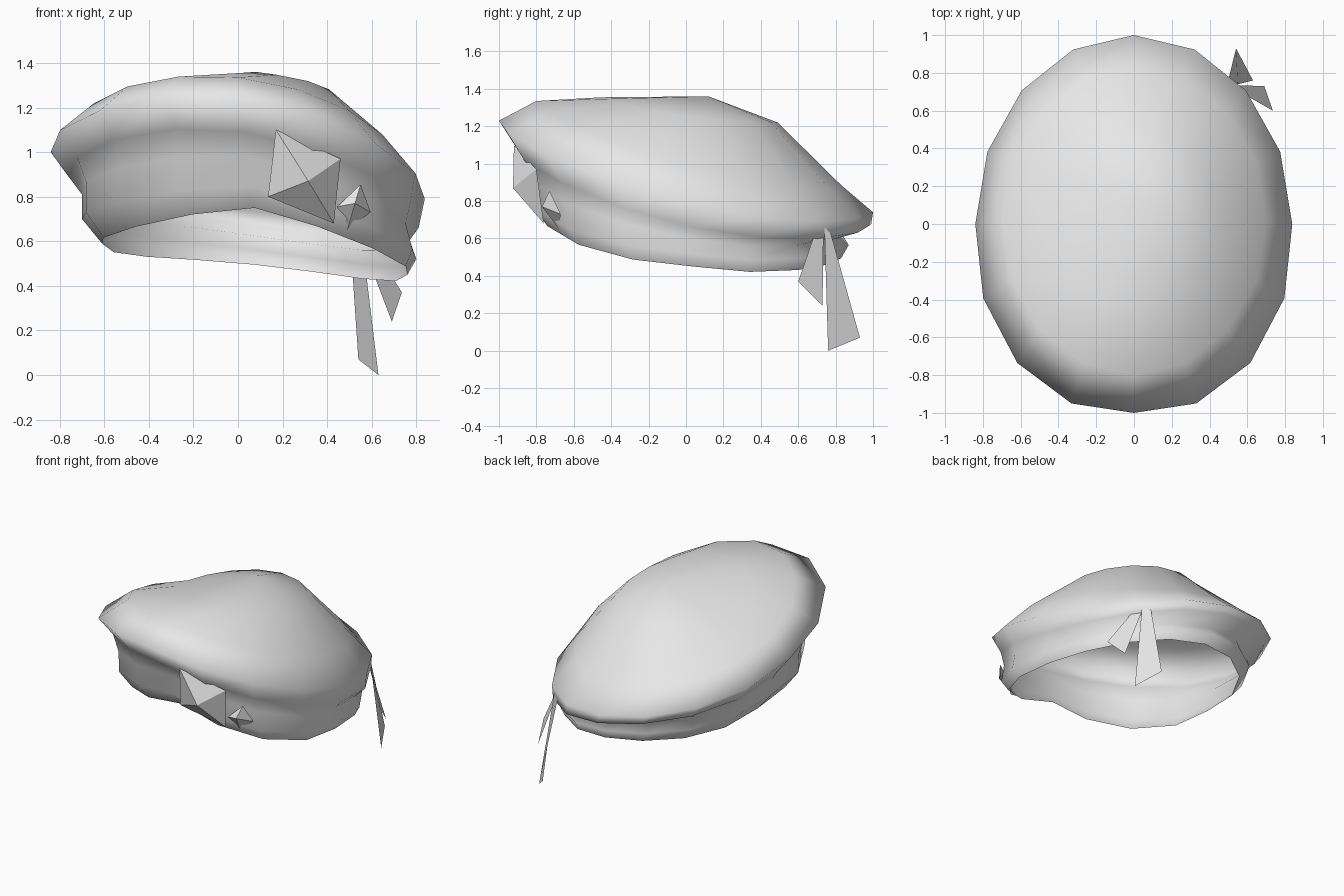
import bpy, bmesh
from math import sin, cos, tau

cube = bpy.data.objects.get("Cube")
if cube:
    bpy.data.objects.remove(cube, do_unlink=True)

SIDES = 16
felt = bpy.data.materials.new("light_grey")
felt.use_nodes = True
felt.diffuse_color = (0.8, 0.8, 0.8, 1)
felt.node_tree.nodes["Principled BSDF"].inputs["Base Color"].default_value = (0.8, 0.8, 0.8, 1)


def add_object(name, bm, smooth=False):
    for f in bm.faces:
        f.smooth = smooth
    mesh = bpy.data.meshes.new(name)
    bm.to_mesh(mesh)
    bm.free()
    mesh.materials.append(felt)
    obj = bpy.data.objects.new(name, mesh)
    bpy.context.collection.objects.link(obj)
    return obj


def ring(bm, front, left, back, right, full=0.0, drop=0.0):
    """Warped oval through four points, each given as (distance along axis, height).
    full squares off the two front corners, drop lowers them."""
    mid_x, rad_x = (left[0] + right[0]) / 2, (left[0] - right[0]) / 2
    mid_y, rad_y = (back[0] + front[0]) / 2, (back[0] - front[0]) / 2
    base = sum(p[1] for p in (front, left, back, right)) / 4
    tilt_x, tilt_y = (left[1] - right[1]) / 2, (back[1] - front[1]) / 2
    saddle = (left[1] + right[1] - front[1] - back[1]) / 4
    verts = []
    for i in range(SIDES):
        a = tau * i / SIDES
        corner = abs(sin(2 * a)) if sin(a) < 0 else 0
        grow = 1 + full * corner
        z = base + tilt_x * cos(a) + tilt_y * sin(a) + saddle * cos(2 * a) - drop * corner
        verts.append(bm.verts.new((mid_x + rad_x * cos(a) * grow, mid_y + rad_y * sin(a) * grow, z)))
    return verts


# Beret: open shell lofted from the band opening up to the crown
bm = bmesh.new()
rings = [
    ring(bm, (-.75, .75), (.76, .45), (.83, .495), (-.61, .59), .1, .045),    # opening
    ring(bm, (-.83, .85), (.80, .52), (.87, .565), (-.70, .70), .08, .045),   # band bulge
    ring(bm, (-.83, .98), (.77, .605), (.83, .63), (-.70, .81), .08, .02),    # band crease
    ring(bm, (-.91, 1.09), (.81, .66), (.99, .675), (-.76, .89), .04),        # under the lip
    ring(bm, (-1.0, 1.23), (.838, .79), (1.0, .74), (-.84, 1.0), .04),        # widest edge
    ring(bm, (-.80, 1.335), (.70, .98), (.83, .885), (-.70, 1.13)),           # shoulder
    ring(bm, (-.45, 1.355), (.44, 1.25), (.49, 1.22), (-.42, 1.23)),          # crown
]
for low, high in zip(rings, rings[1:]):
    for i in range(SIDES):
        j = (i + 1) % SIDES
        bm.faces.new((low[i], low[j], high[j], high[i]))
top = bm.verts.new((.08, .12, 1.36))
for i in range(SIDES):
    bm.faces.new((rings[-1][i], rings[-1][(i + 1) % SIDES], top))
add_object("beret", bm, smooth=True)


# Faceted studs on the front band
def stud(name, corners, tip):
    bm = bmesh.new()
    base = [bm.verts.new(c) for c in corners]
    apex = bm.verts.new(tip)
    bm.faces.new(base)
    for i in range(4):
        bm.faces.new((base[i], base[(i + 1) % 4], apex))
    bmesh.ops.recalc_face_normals(bm, faces=bm.faces)
    add_object(name, bm)


stud("large_stud", [(.17, -.92, 1.10), (.46, -.80, .97), (.43, -.76, .68), (.135, -.86, .80)],
     (.315, -.925, .87))
stud("small_stud", [(.55, -.73, .855), (.595, -.67, .73), (.49, -.68, .65), (.445, -.75, .755)],
     (.525, -.77, .77))


# Ribbon tails hanging at the back
def ribbon(name, corners):
    bm = bmesh.new()
    bm.faces.new([bm.verts.new(c) for c in corners])
    add_object(name, bm)


ribbon("long_ribbon", [(.55, .74, .66), (.50, .765, .66), (.54, .93, .07), (.63, .76, 0)])
ribbon("short_ribbon", [(.56, .70, .66), (.53, .735, .66), (.69, .73, .24), (.735, .60, .37)])
